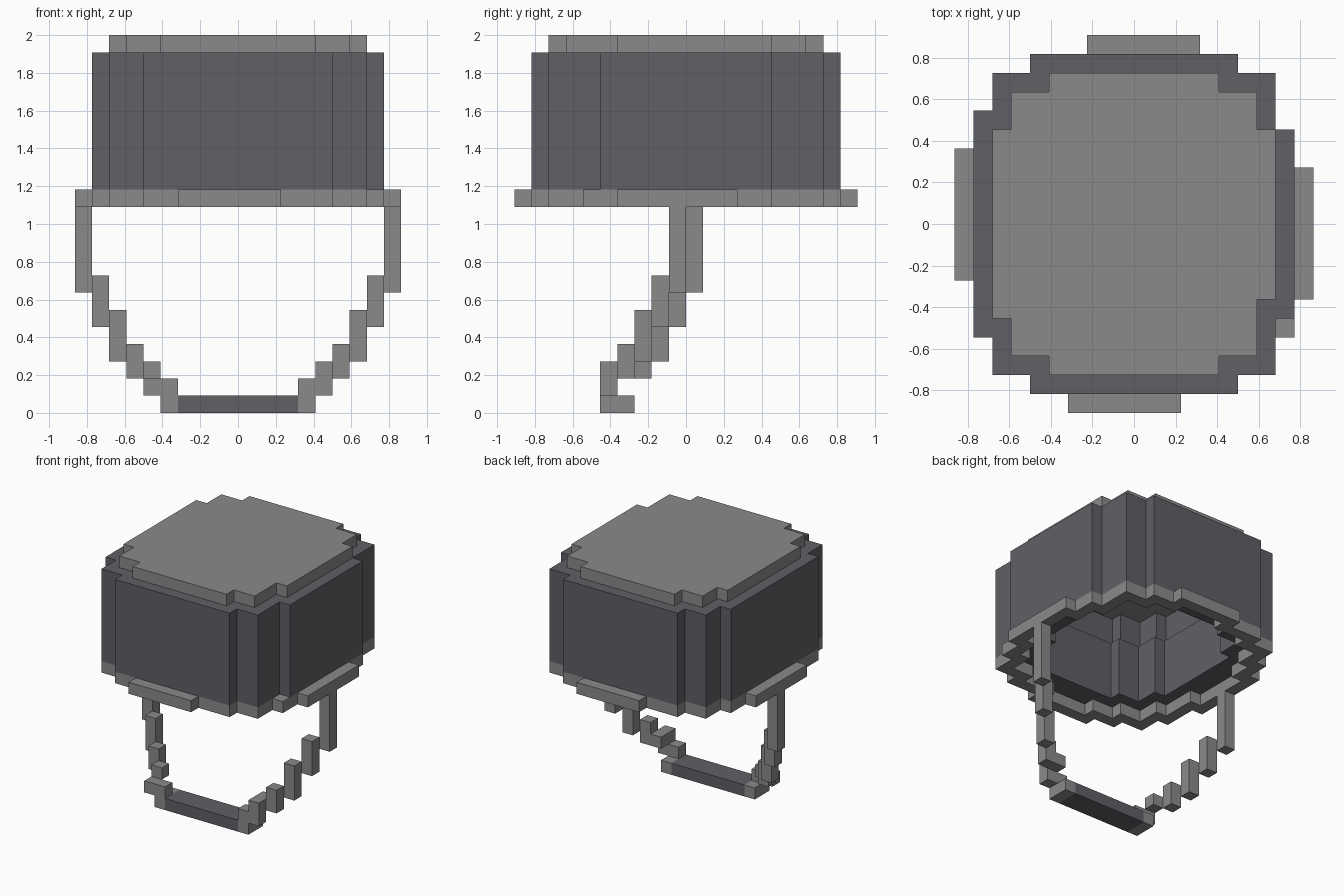
import bpy, bmesh, math

if "Cube" in bpy.data.objects:
    bpy.data.objects.remove(bpy.data.objects["Cube"])

U = 2 / 22                      # edge of one grid cell
NX, NY = 19, 20                 # cells across and deep


def material(name, rgb):
    m = bpy.data.materials.new(name)
    m.diffuse_color = (*rgb, 1)
    m.use_nodes = True
    m.node_tree.nodes["Principled BSDF"].inputs["Base Color"].default_value = m.diffuse_color
    return m


LIGHT = material("light_grey", (0.255, 0.255, 0.255))
DARK = material("dark_slate", (0.117, 0.115, 0.133))


def block(x0, x1, y0, y1):
    """All cells of an inclusive rectangle."""
    return {(x, y) for x in range(x0, x1 + 1) for y in range(y0, y1 + 1)}


def inner(cells):
    """Cells whose eight neighbours are all filled."""
    return {(x, y) for x, y in cells
            if all((x + a, y + b) in cells for a in (-1, 0, 1) for b in (-1, 0, 1))}


def stack(cells, z0, z1):
    return {(x, y, z) for x, y in cells for z in range(z0, z1 + 1)}


def build(name, cells, mat):
    """Skin a set of cells with exposed faces only, then merge flat areas."""
    bm = bmesh.new()
    verts = {}

    def vert(p):
        if p not in verts:
            verts[p] = bm.verts.new(((p[0] - NX / 2) * U, (p[1] - NY / 2) * U, p[2] * U))
        return verts[p]

    for c in sorted(cells):
        for axis in range(3):
            u, v = (axis + 1) % 3, (axis + 2) % 3
            for side in (0, 1):
                n = list(c)
                n[axis] += 2 * side - 1
                if tuple(n) in cells:
                    continue
                quad = []
                for a, b in ((0, 0), (1, 0), (1, 1), (0, 1)):
                    p = list(c)
                    p[axis] += side
                    p[u] += a
                    p[v] += b
                    quad.append(vert(tuple(p)))
                bm.faces.new(quad if side else quad[::-1])
    bmesh.ops.dissolve_limit(bm, angle_limit=math.radians(1),
                             verts=bm.verts[:], edges=bm.edges[:])
    bmesh.ops.triangulate(bm, faces=[f for f in bm.faces if len(f.verts) > 4])
    me = bpy.data.meshes.new(name)
    bm.to_mesh(me)
    bm.free()
    me.materials.append(mat)
    ob = bpy.data.objects.new(name, me)
    bpy.context.collection.objects.link(ob)


# Hat plan: rounded outline of stepped rectangles
plan = block(4, 14, 1, 18) | block(2, 16, 2, 17) | block(1, 1, 4, 15) | block(17, 17, 5, 14)
# Rim plan: the same outline with a tab on every side
rim = plan | block(0, 0, 7, 13) | block(18, 18, 6, 12) | block(6, 11, 0, 0) \
    | block(7, 12, 19, 19) | {(17, 4)}
hollow = inner(plan) | {(16, 14)}

# Outer wall with a lower lining ring inside it
lining = hollow - inner(hollow)
build("hat_wall", stack(plan - hollow, 13, 20) | stack(lining, 13, 17), DARK)
build("hat_top", stack(hollow, 21, 21), LIGHT)
build("hat_rim", stack(rim - inner(rim), 12, 12), LIGHT)

# Chin strap sides: (column, row, lowest, highest) stepping down and forward
left = [(0, 10, 7, 11), (1, 9, 5, 7), (2, 8, 3, 5), (3, 7, 2, 3),
        (4, 6, 2, 2), (4, 5, 1, 1), (5, 5, 0, 1), (5, 6, 0, 0)]
right = [(18, 9, 7, 11), (17, 8, 5, 7), (16, 7, 3, 5), (15, 6, 2, 3),
         (14, 6, 2, 2), (14, 5, 1, 2), (13, 5, 0, 1), (13, 6, 0, 0)]
for name, steps in (("strap_left", left), ("strap_right", right)):
    cells = set()
    for x, y, z0, z1 in steps:
        cells |= stack({(x, y)}, z0, z1)
    build(name, cells, LIGHT)

# Chin rest
build("chin_rest", stack(block(6, 12, 5, 6), 0, 0), DARK)
